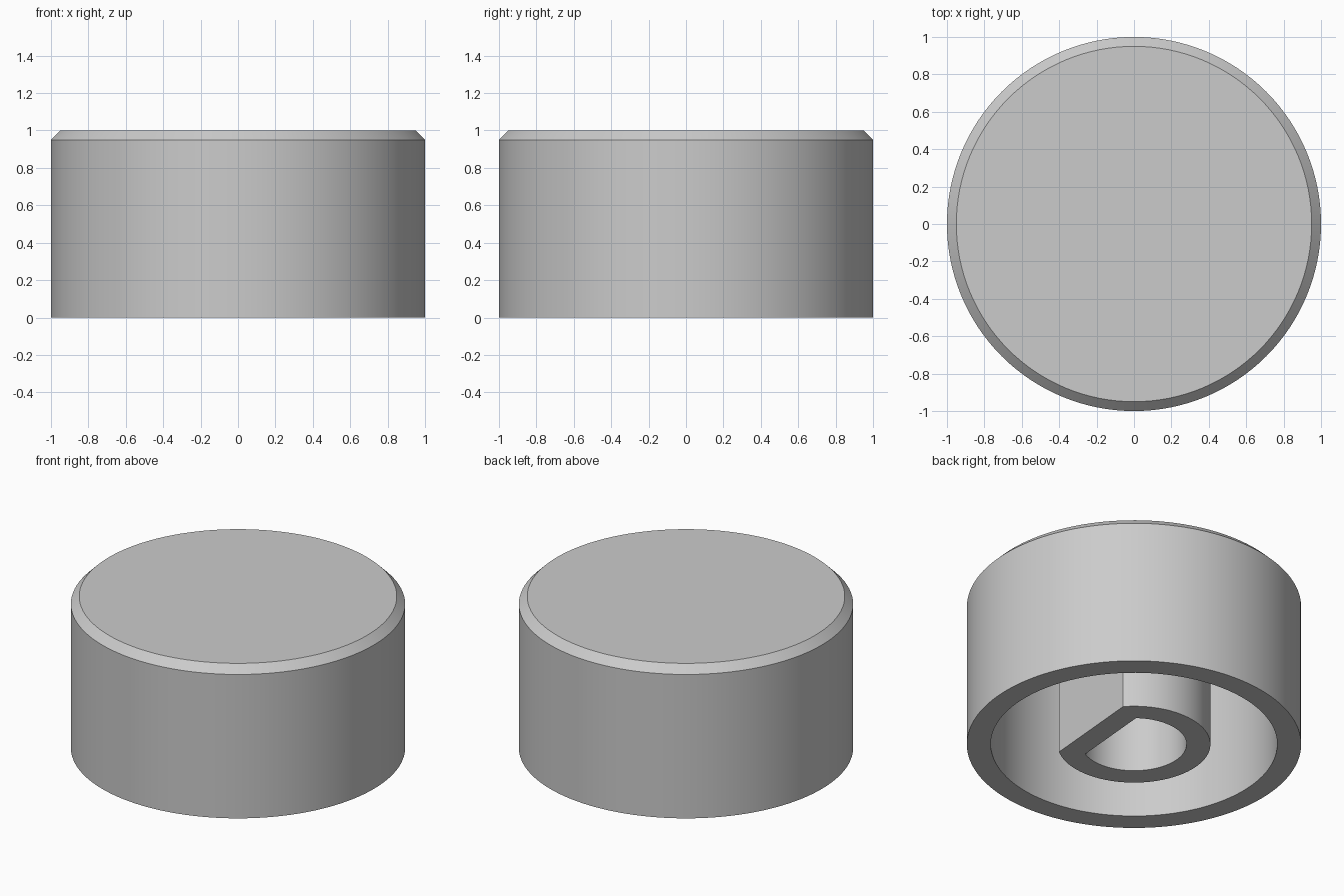
import bpy, bmesh
from math import acos, cos, sin, pi, radians

if "Cube" in bpy.data.objects:
    bpy.data.objects.remove(bpy.data.objects["Cube"], do_unlink=True)

WALL = 1 / 7           # wall thickness everywhere
CEILING = 1 - WALL     # height of the cavity ceiling
SEGMENTS = 128

grey = bpy.data.materials.new("plain grey")
grey.use_nodes = True
grey.diffuse_color = (0.6, 0.6, 0.6, 1)
grey.node_tree.nodes["Principled BSDF"].inputs["Base Color"].default_value = grey.diffuse_color


def finish(name, bm):
    """Turn a bmesh into a smooth shaded object with sharp edges kept."""
    bmesh.ops.recalc_face_normals(bm, faces=bm.faces)
    mesh = bpy.data.meshes.new(name)
    bm.to_mesh(mesh)
    bm.free()
    mesh.materials.append(grey)
    obj = bpy.data.objects.new(name, mesh)
    bpy.context.collection.objects.link(obj)
    bpy.ops.object.select_all(action="DESELECT")
    obj.select_set(True)
    bpy.context.view_layer.objects.active = obj
    bpy.ops.object.shade_smooth_by_angle(angle=radians(25))
    return obj


def d_loop(bm, radius, flat, z, steps=80):
    """Ring of vertices around a circle cut off by a flat on its +x side."""
    start = acos(flat / radius)
    angles = [start + (2 * pi - 2 * start) * i / steps for i in range(steps + 1)]
    tilt = radians(-4.8)
    return [bm.verts.new((radius * cos(a + tilt), radius * sin(a + tilt), z)) for a in angles]


def bridge(bm, a, b):
    for i in range(len(a)):
        j = (i + 1) % len(a)
        bm.faces.new((a[i], a[j], b[j], b[i]))


# Cap shell: chamfered outside and hollow underside, revolved about z
profile = [(0, 1), (0.95, 1), (1, 0.95), (1, 0), (CEILING, 0), (CEILING, CEILING), (0, CEILING)]
bm = bmesh.new()
points = [bm.verts.new((r, 0, z)) for r, z in profile]
edges = [bm.edges.new(pair) for pair in zip(points, points[1:])]
bmesh.ops.spin(bm, geom=points + edges, cent=(0, 0, 0), axis=(0, 0, 1),
               angle=2 * pi, steps=SEGMENTS, use_duplicate=False)
bmesh.ops.remove_doubles(bm, verts=bm.verts, dist=0.0001)
finish("knob_cap", bm)

# Shaft socket: D-shaped tube hanging from the ceiling
outer_radius, outer_flat = 3.2 * WALL, 2.2 * WALL
inner_radius, inner_flat = outer_radius - WALL, outer_flat - WALL
bm = bmesh.new()
rings = [d_loop(bm, outer_radius, outer_flat, CEILING),
         d_loop(bm, outer_radius, outer_flat, 0),
         d_loop(bm, inner_radius, inner_flat, 0),
         d_loop(bm, inner_radius, inner_flat, CEILING)]
for upper, lower in zip(rings, rings[1:]):
    bridge(bm, upper, lower)
finish("shaft_socket", bm)
